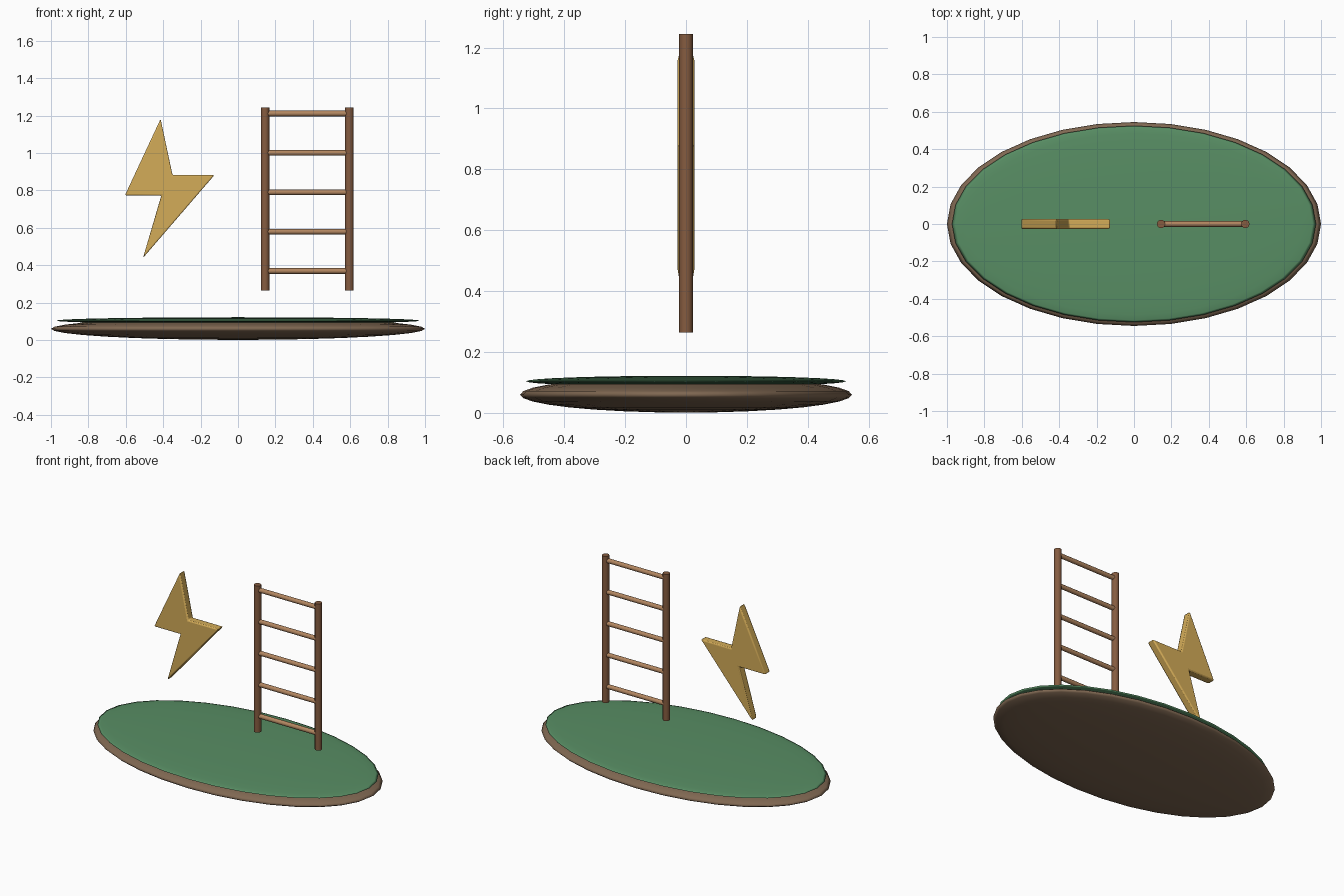
import bpy, bmesh, math

if "Cube" in bpy.data.objects:
    bpy.data.objects.remove(bpy.data.objects["Cube"])


def material(name, srgb):
    m = bpy.data.materials.new(name)
    m.diffuse_color = [((c / 255 + 0.055) / 1.055) ** 2.4 for c in srgb] + [1]
    m.use_nodes = True
    m.node_tree.nodes["Principled BSDF"].inputs["Base Color"].default_value = m.diffuse_color
    return m


earth = material("earth_brown", (128, 104, 82))
grass = material("grass_green", (88, 142, 100))
dark_wood = material("dark_wood", (134, 92, 64))
light_wood = material("light_wood", (178, 134, 96))
gold = material("gold", (212, 172, 88))


def finish(obj, name, mat, angle=40):
    obj.name = name
    obj.data.materials.append(mat)
    bpy.ops.object.select_all(action='DESELECT')
    obj.select_set(True)
    bpy.context.view_layer.objects.active = obj
    bpy.ops.object.shade_smooth_by_angle(angle=math.radians(angle))
    return obj


def disc(name, z, size, mat):
    bpy.ops.mesh.primitive_uv_sphere_add(segments=32, ring_count=16, radius=1, location=(0, 0, z))
    obj = bpy.context.object
    obj.scale = size
    bpy.ops.object.transform_apply(location=False, rotation=False, scale=True)
    # a flattened ball is smooth all over, its rim included
    return finish(obj, name, mat, 180)


def rod(name, centre, radius, length, mat, rotation=(0, 0, 0)):
    bpy.ops.mesh.primitive_cylinder_add(vertices=12, radius=radius, depth=length,
                                        location=centre, rotation=rotation)
    return finish(bpy.context.object, name, mat)


# Oval island: earth body with a thin grass cap
disc("island_earth", 0.06, (1.0, 0.545, 0.059), earth)
disc("island_grass", 0.104, (0.973, 0.525, 0.018), grass)

# Ladder: two rails and five rungs
left, right = 0.145, 0.595
for side, x in (("left", left), ("right", right)):
    rod(f"ladder_rail_{side}", (x, 0, 0.754), 0.0225, 0.98, dark_wood)
for i in range(5):
    rod(f"ladder_rung_{i + 1}", ((left + right) / 2, 0, 0.369 + 0.2105 * i),
        0.015, right - left, light_wood, (0, math.pi / 2, 0))

# Lightning bolt: extruded zigzag with softened edges
profile = [(-0.414, 1.182), (-0.35, 0.882), (-0.126, 0.882),
           (-0.508, 0.439), (-0.41, 0.773), (-0.605, 0.773)]
half = 0.0275
bm = bmesh.new()
face = bm.faces.new([bm.verts.new((x, -half, z)) for x, z in profile])
ext = bmesh.ops.extrude_face_region(bm, geom=[face])
bmesh.ops.translate(bm, vec=(0, 2 * half, 0),
                    verts=[v for v in ext["geom"] if isinstance(v, bmesh.types.BMVert)])
bmesh.ops.recalc_face_normals(bm, faces=bm.faces)
mesh = bpy.data.meshes.new("lightning_bolt")
bm.to_mesh(mesh)
bm.free()
bolt = bpy.data.objects.new("lightning_bolt", mesh)
bpy.context.collection.objects.link(bolt)
bevel = bolt.modifiers.new("soft_edges", 'BEVEL')
bevel.width = 0.008
bevel.segments = 2
finish(bolt, "lightning_bolt", gold, 30)
